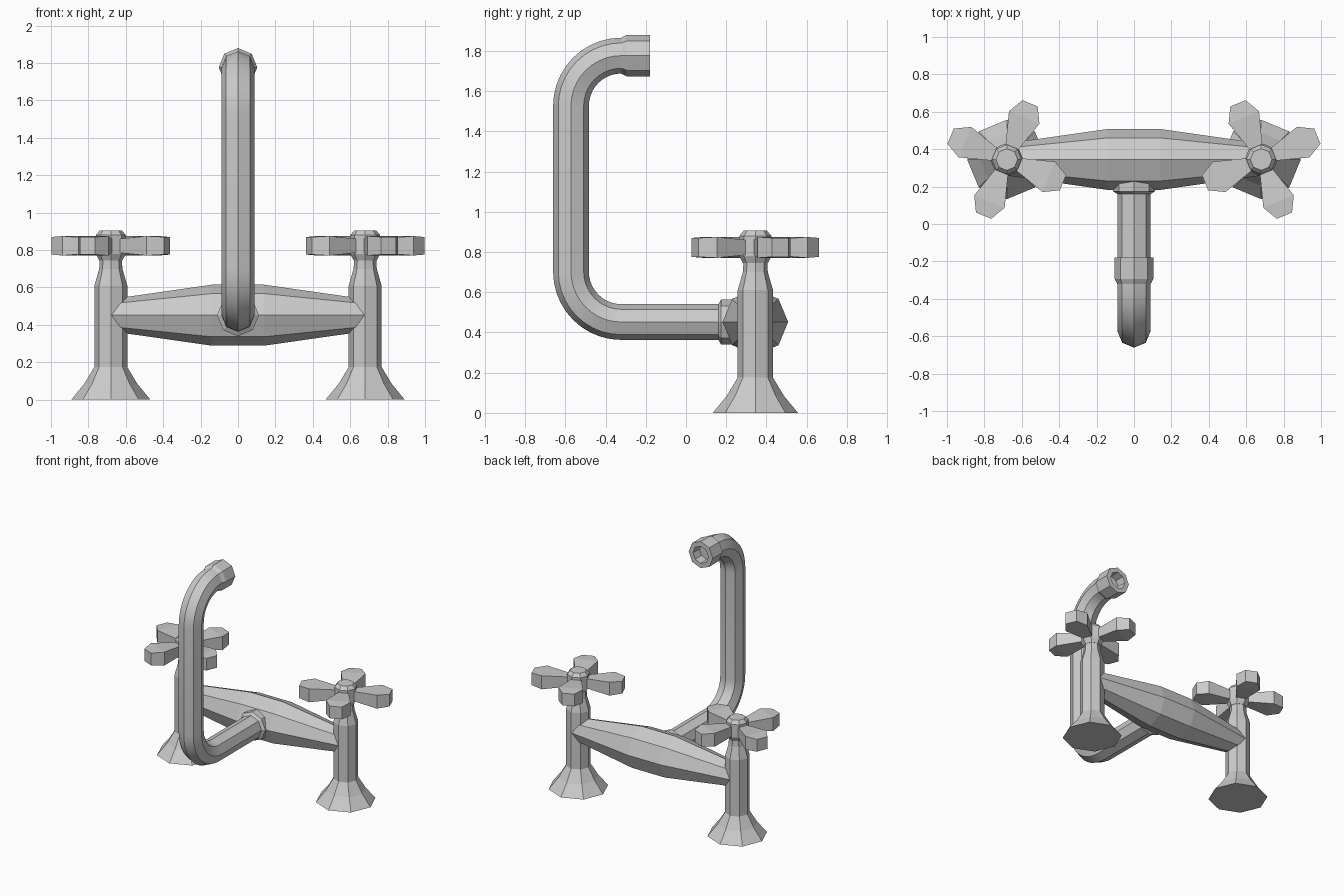
import bpy, bmesh
from math import sin, cos, pi
from mathutils import Vector

if "Cube" in bpy.data.objects:
    bpy.data.objects.remove(bpy.data.objects["Cube"])

POST = Vector((0.68, 0.345, 0))
BAR_Z = 0.452


def loft(name, rings, mirror=False):
    """Skin a list of equal-length point rings and cap both ends."""
    bm = bmesh.new()
    rows = [[bm.verts.new(p) for p in ring] for ring in rings]
    n = len(rows[0])
    for a, b in zip(rows, rows[1:]):
        for i in range(n):
            j = (i + 1) % n
            bm.faces.new((a[i], a[j], b[j], b[i]))
    bm.faces.new(rows[0][::-1])
    bm.faces.new(rows[-1])
    bmesh.ops.recalc_face_normals(bm, faces=bm.faces)
    me = bpy.data.meshes.new(name)
    bm.to_mesh(me)
    bm.free()
    ob = bpy.data.objects.new(name, me)
    bpy.context.collection.objects.link(ob)
    if mirror:
        ob.modifiers.new("Mirror", 'MIRROR').use_mirror_merge = False
    return ob


def octagon(centre, u, v, r):
    u, v = Vector(u), Vector(v)
    return [Vector(centre) + r * (cos(k * pi / 4) * u + sin(k * pi / 4) * v)
            for k in range(8)]


def upright(name, profile):
    """Octagonal turned part on the post axis, mirrored to the other side."""
    return loft(name, [octagon(POST + Vector((0, 0, z)), (1, 0, 0), (0, 1, 0), r)
                       for r, z in profile], mirror=True)


# Posts with flared feet
upright("post", [(0.212, 0), (0.142, 0.085), (0.088, 0.175), (0.088, 0.61),
                 (0.062, 0.70), (0.058, 0.77)])

# Handle hubs
upright("handle_hub", [(0.062, 0.745), (0.08, 0.78), (0.08, 0.88), (0.058, 0.906)])

# Four flared arms per handle, growing from the hub faces
for k in range(4):
    a = pi / 8 + k * pi / 2
    d, s = Vector((cos(a), sin(a), 0)), Vector((-sin(a), cos(a), 0))
    rings = []
    for dist, hw, hz in ((0.05, 0.03, 0.036), (0.243, 0.088, 0.052), (0.325, 0.044, 0.047)):
        c = POST + Vector((0, 0, 0.823)) + d * dist
        rings.append([c + s * (hw * i) + Vector((0, 0, hz * j))
                      for i, j in ((-1, -1), (1, -1), (1, 1), (-1, 1))])
    loft(f"handle_arm_{k + 1}", rings, mirror=True)

# Spindle-shaped cross bar
loft("cross_bar", [octagon((x, POST.y, BAR_Z), (0, 1, 0), (0, 0, 1), r)
                   for x, r in ((-0.68, 0.086), (-0.14, 0.163), (0.14, 0.163), (0.68, 0.086))])

# Collar where the spout meets the bar
loft("spout_collar", [octagon((0, y, BAR_Z), (1, 0, 0), (0, 0, 1), r)
                      for y, r in ((0.16, 0.088), (0.175, 0.112), (0.235, 0.112), (0.26, 0.09))])

# Spout: pipe out of the bar, up, and back over, with a hollow nozzle
PIPE_R, BEND, BEND_Y, TOP_Z = 0.089, 0.25, -0.322, 1.777
path = [((0, 0.25, BAR_Z), 0, PIPE_R)]
for base_z, start in ((BAR_Z + BEND, 0), (TOP_Z - BEND, pi / 2)):
    for i in range(11):
        t = start + i * pi / 20
        path.append(((0, BEND_Y - BEND * sin(t), base_z - BEND * cos(t)), t, PIPE_R))
path += [((0, y, TOP_Z), pi, r) for y, r in
         ((-0.295, 0.103), (-0.18, 0.103), (-0.18, 0.066), (-0.25, 0.06))]
spout = loft("spout", [octagon(c, (1, 0, 0), (0, sin(t), cos(t)), r) for c, t, r in path])

# Smooth the bends only; the eight long edges stay sharp
bpy.context.view_layer.objects.active = spout
spout.select_set(True)
bpy.ops.object.shade_smooth_by_angle(angle=0.3)
